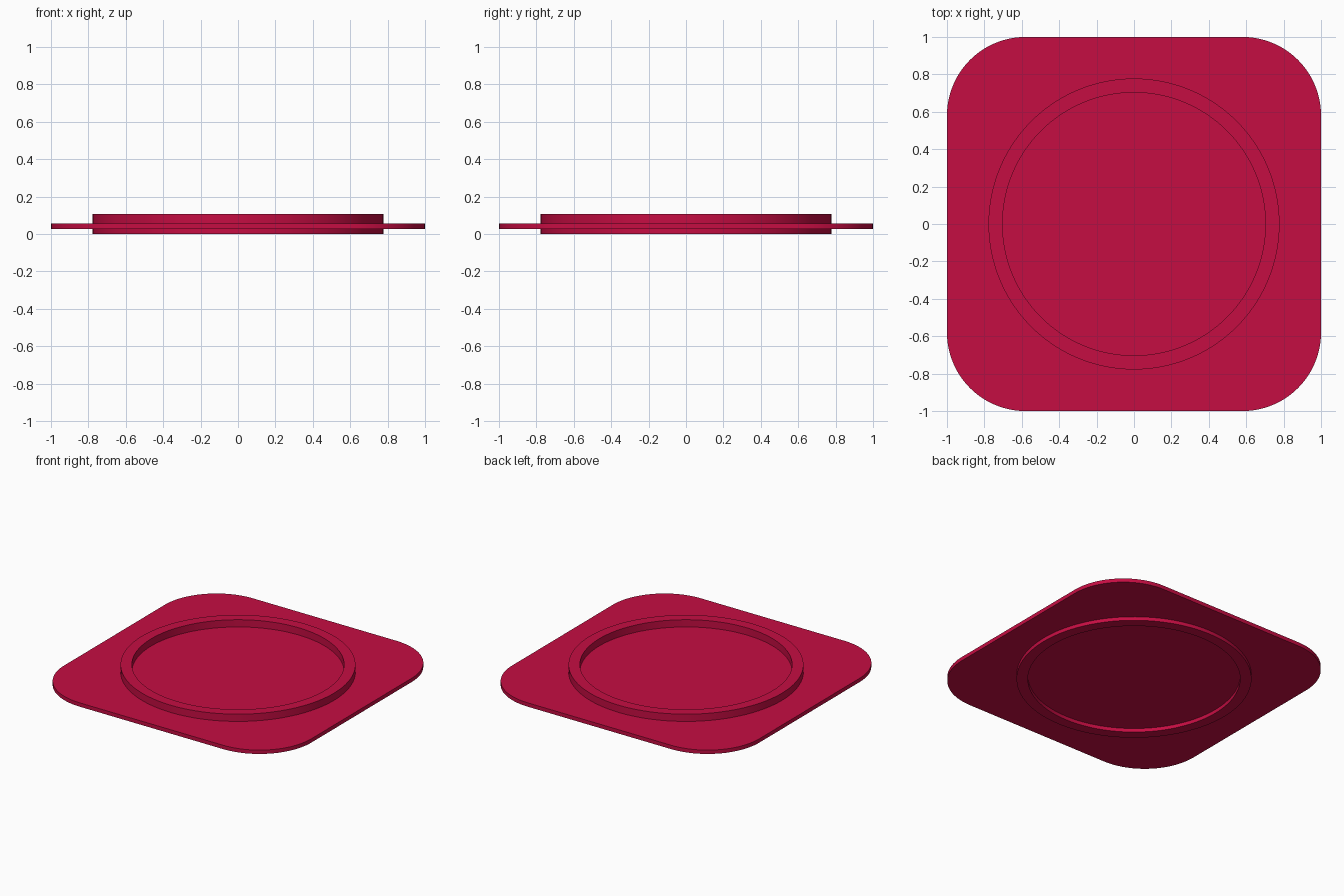
import bpy, bmesh, math

if "Cube" in bpy.data.objects:
    bpy.data.objects.remove(bpy.data.objects["Cube"])

red = bpy.data.materials.new("crimson")
red.diffuse_color = (0.56, 0.004, 0.055, 1)
red.use_nodes = True
red.node_tree.nodes["Principled BSDF"].inputs["Base Color"].default_value = red.diffuse_color


def finish(bm, name):
    bmesh.ops.recalc_face_normals(bm, faces=bm.faces)
    me = bpy.data.meshes.new(name)
    bm.to_mesh(me)
    bm.free()
    ob = bpy.data.objects.new(name, me)
    bpy.context.collection.objects.link(ob)
    me.materials.append(red)
    bpy.context.view_layer.objects.active = ob
    ob.select_set(True)
    bpy.ops.object.shade_smooth_by_angle(angle=math.radians(30))
    ob.select_set(False)
    return ob


# Flat rounded-square plate
R, Z0, Z1, N = 0.42, 0.027, 0.055, 24
bm = bmesh.new()
verts = []
for c, (sx, sy) in enumerate([(1, 1), (-1, 1), (-1, -1), (1, -1)]):
    for i in range(N + 1):
        a = (c + i / N) * math.pi / 2
        verts.append(bm.verts.new((sx * (1 - R) + R * math.cos(a),
                                   sy * (1 - R) + R * math.sin(a), Z0)))
base = bm.faces.new(verts)
ext = bmesh.ops.extrude_face_region(bm, geom=[base], use_keep_orig=True)
top = [v for v in ext["geom"] if isinstance(v, bmesh.types.BMVert)]
bmesh.ops.translate(bm, verts=top, vec=(0, 0, Z1 - Z0))
finish(bm, "plate")

# Round rim passing through the plate
bm = bmesh.new()
profile = [(0.703, 0), (0.778, 0), (0.778, 0.108), (0.703, 0.108)]
pv = [bm.verts.new((r, 0, z)) for r, z in profile]
edges = [bm.edges.new((pv[i], pv[(i + 1) % 4])) for i in range(4)]
bmesh.ops.spin(bm, geom=pv + edges, cent=(0, 0, 0), axis=(0, 0, 1),
               angle=math.tau, steps=128, use_merge=True)
bmesh.ops.remove_doubles(bm, verts=bm.verts, dist=1e-5)
finish(bm, "ring_rim")
